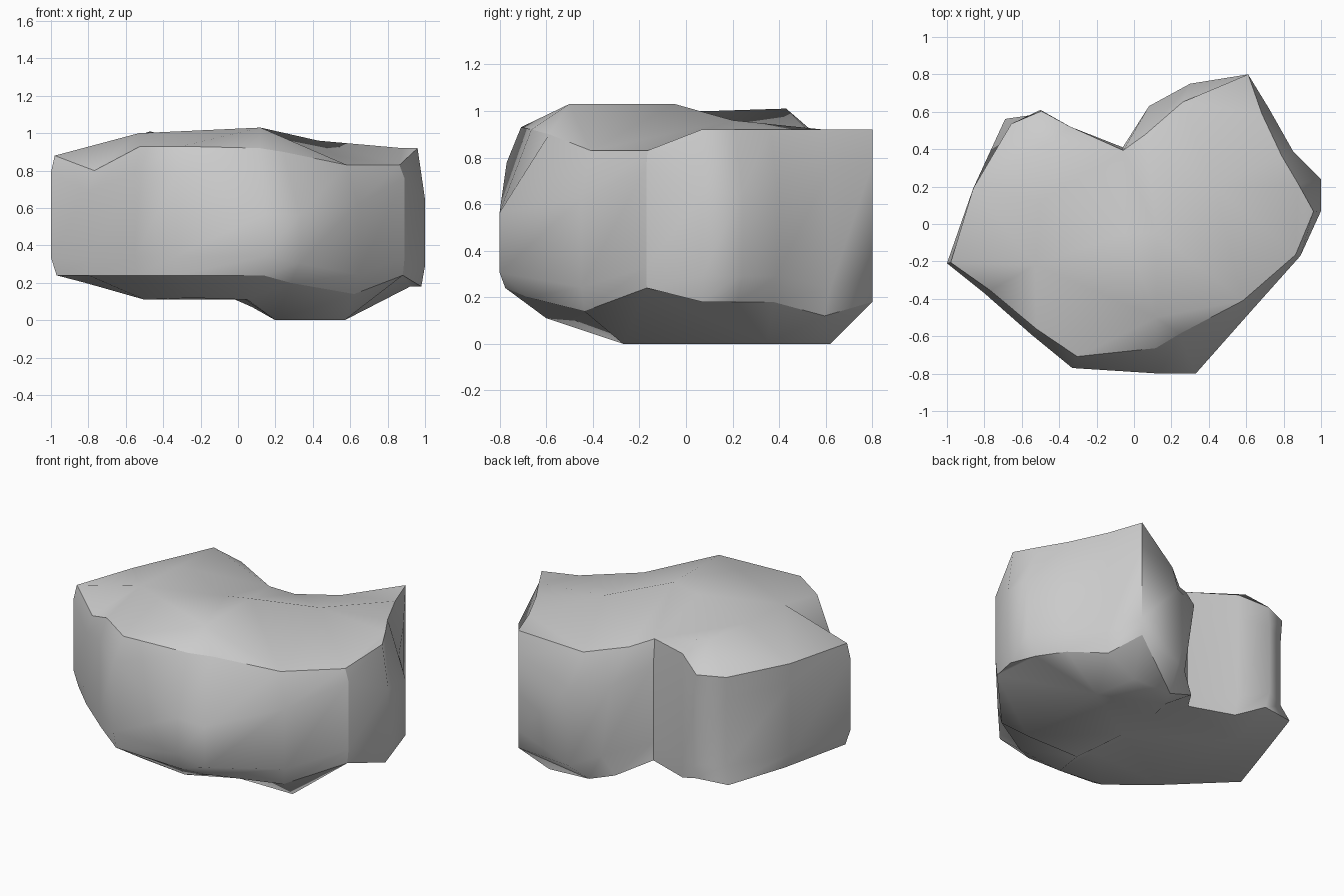
import bpy, bmesh, math
from mathutils import Vector
from mathutils.geometry import delaunay_2d_cdt

if "Cube" in bpy.data.objects:
    bpy.data.objects.remove(bpy.data.objects["Cube"])

# Boulder outline: x, y at the girth, top rim height and inset, low rim height and inset, shoulder level
outline = [
    (-1.00, -.21, .88, .98, .24, .97, .86), (-.80, -.37, .80, .96, .24, 1.0, .8),
    (-.55, -.59, .93, .95, .24, .99, .8), (-.33, -.77, .93, .92, .24, .98, .78),
    (.14, -.80, .92, .83, .24, .97, .48), (.33, -.80, .90, .735, .20, .85, .52),
    (.64, -.45, .83, .91, .14, .97, .7), (.89, -.17, .83, .97, .24, .99, .88),
    (1.00, .07, .92, .96, .18, .98, .63), (1.00, .24, .92, .88, .18, .92, .63),
    (.85, .39, .92, .93, .18, .96, .7), (.72, .62, .92, .95, .12, .96, .8),
    (.61, .80, .92, 1.0, .18, 1.0, .8),
    (.30, .75, .82, .87, .01, .82, .75), (.08, .63, .84, .76, .07, .95, .75),
    (-.06, .41, .89, .96, .13, 1.0, .8), (-.34, .52, .92, 1.0, .13, .97, .8),
    (-.50, .61, .86, .99, .20, .97, .8), (-.65, .53, .86, 1.01, .20, 1.06, .8),
    (-.86, .19, .87, 1.0, .20, .95, .8),
]
# Raised points on the crown, and the uneven underside
crown = [(.12, -.50, 1.03), (.12, -.05, 1.03), (-.05, -.05, 1.0), (-.53, -.22, 1.0),
         (-.50, .12, 1.0), (-.47, .43, 1.01), (.43, .20, .96)]
underside = [(.20, -.27, 0), (.57, -.27, 0), (.57, .35, 0), (.52, .62, 0),
             (.20, .52, 0), (.05, -.60, .11), (-.50, -.35, .11), (-.50, .30, .11),
             (.04, .20, .11), (-.25, -.58, .12), (.04, -.32, .11), (.04, -.05, .11),
             (.05, .42, .11)]

bm = bmesh.new()


def ring(height, inset):
    return [bm.verts.new((c[0] * inset(c), c[1] * inset(c), height(c))) for c in outline]


def cap(rim, points):
    """Close a rim through extra surface points."""
    verts = rim + [bm.verts.new(p) for p in points]
    flat = [Vector(v.co.xy) for v in verts]
    _, _, faces, source, _, _ = delaunay_2d_cdt(flat, [], [list(range(len(rim)))], 1, 1e-5)
    for f in faces:
        ids = [source[i][0] for i in f if source[i]]
        if len(set(ids)) == 3:
            bm.faces.new([verts[i] for i in ids])


# Side wall
rings = [
    ring(lambda c: c[4], lambda c: c[5]),
    ring(lambda c: c[4] + .15 * (c[2] - c[4]), lambda c: 1),
    ring(lambda c: c[4] + c[6] * (c[2] - c[4]), lambda c: 1),
    ring(lambda c: c[2], lambda c: c[3]),
]
n = len(outline)
for a, b in zip(rings, rings[1:]):
    for i in range(n):
        j = (i + 1) % n
        bm.faces.new((a[i], a[j], b[j], b[i]))

# Undercut where the back notch widens downwards
rings[1][14].co.x += .07

cap(rings[-1], crown)
cap(rings[0], underside)
bmesh.ops.recalc_face_normals(bm, faces=bm.faces)

# Crisp rims and right front corner
for r in (rings[0], rings[-1]):
    for i in range(n):
        bm.edges.get((r[i], r[(i + 1) % n])).smooth = False
for a, b in zip(rings, rings[1:]):
    bm.edges.get((a[7], b[7])).smooth = False

mesh = bpy.data.meshes.new("boulder")
bm.to_mesh(mesh)
bm.free()
boulder = bpy.data.objects.new("boulder", mesh)
bpy.context.collection.objects.link(boulder)
bpy.context.view_layer.objects.active = boulder
boulder.select_set(True)
bpy.ops.object.shade_smooth_by_angle(angle=math.radians(65), keep_sharp_edges=True)
